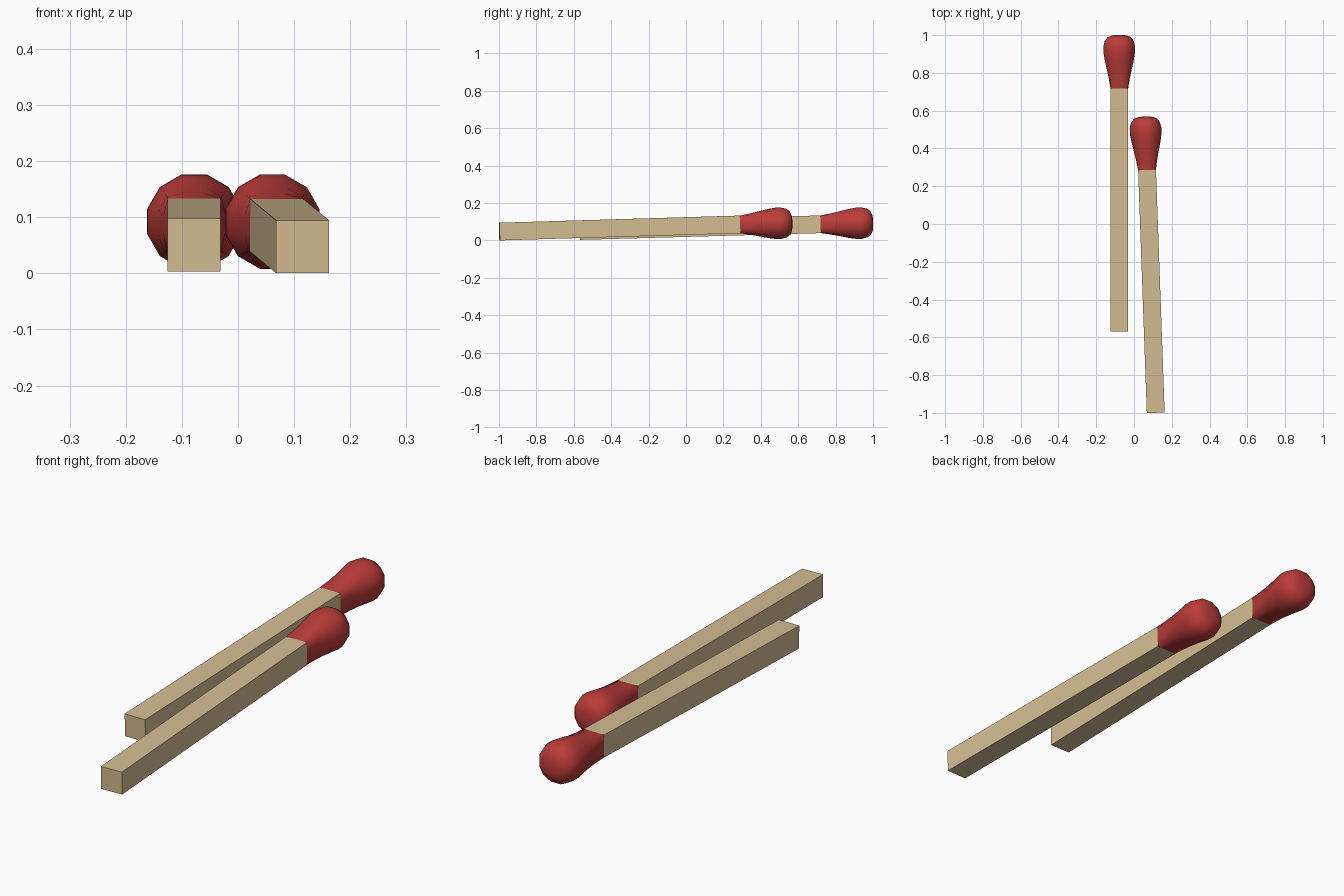
import bpy, bmesh, math
from mathutils import Vector, Matrix

if "Cube" in bpy.data.objects:
    bpy.data.objects.remove(bpy.data.objects["Cube"])

HALF = 0.0472      # half thickness of the square stick
STICK = 1.287      # stick length up to the head
SIDES = 12

# head stations: distance from stick, half width, roundness (0 square, 1 round)
HEAD = [(0.0, 0.0472, 0.0), (0.05, 0.0555, 0.45), (0.10, 0.066, 0.8),
        (0.15, 0.077, 1.0), (0.19, 0.0835, 1.0), (0.22, 0.0838, 1.0),
        (0.248, 0.077, 1.0), (0.268, 0.063, 1.0), (0.278, 0.042, 1.0),
        (0.281, 0.02, 1.0)]


def material(name, color):
    m = bpy.data.materials.new(name)
    m.diffuse_color = color
    m.use_nodes = True
    m.node_tree.nodes["Principled BSDF"].inputs["Base Color"].default_value = m.diffuse_color
    return m


wood = material("pale_wood", (0.66, 0.52, 0.29, 1))
red = material("red_tip", (0.50, 0.045, 0.04, 1))


def section(y, half, roundness):
    """Ring of points morphing from a square to a 12-sided circle."""
    pts = []
    for i in range(SIDES):
        a = math.radians(15 + 30 * i)
        c, s = math.cos(a), math.sin(a)
        square = half / max(abs(c), abs(s))
        circle = half / math.cos(math.radians(15))
        r = square + (circle - square) * roundness
        pts.append(Vector((r * c, y, r * s)))
    return pts


def square(y):
    return [Vector((x * HALF, y, z * HALF)) for x, z in ((1, 1), (-1, 1), (-1, -1), (1, -1))]


def loft(name, sections, mat, matrix, smooth):
    bm = bmesh.new()
    rings = [[bm.verts.new(p) for p in sec] for sec in sections]
    n = len(rings[0])
    for a, b in zip(rings, rings[1:]):
        for i in range(n):
            f = bm.faces.new((a[i], a[(i + 1) % n], b[(i + 1) % n], b[i]))
            f.smooth = smooth
    bm.faces.new(rings[0])
    bm.faces.new(rings[-1]).smooth = smooth
    bmesh.ops.recalc_face_normals(bm, faces=bm.faces)
    me = bpy.data.meshes.new(name)
    bm.to_mesh(me)
    bm.free()
    me.materials.append(mat)
    ob = bpy.data.objects.new(name, me)
    ob.matrix_world = matrix
    bpy.context.collection.objects.link(ob)


def matchstick(prefix, tail, pitch, yaw):
    """Stick and head along local +y, starting at the tail centre."""
    mat = (Matrix.Translation(tail) @ Matrix.Rotation(math.radians(yaw), 4, 'Z')
           @ Matrix.Rotation(math.radians(pitch), 4, 'X'))
    loft(prefix + "_stick", [square(0), square(STICK)], wood, mat, False)
    loft(prefix + "_head", [section(STICK + y, h, r) for y, h, r in HEAD], red, mat, True)


matchstick("left_match", (-0.078, -0.567, 0.0505), 1.6, 0)
matchstick("right_match", (0.115, -0.998, 0.0475), 1.7, 2.05)
